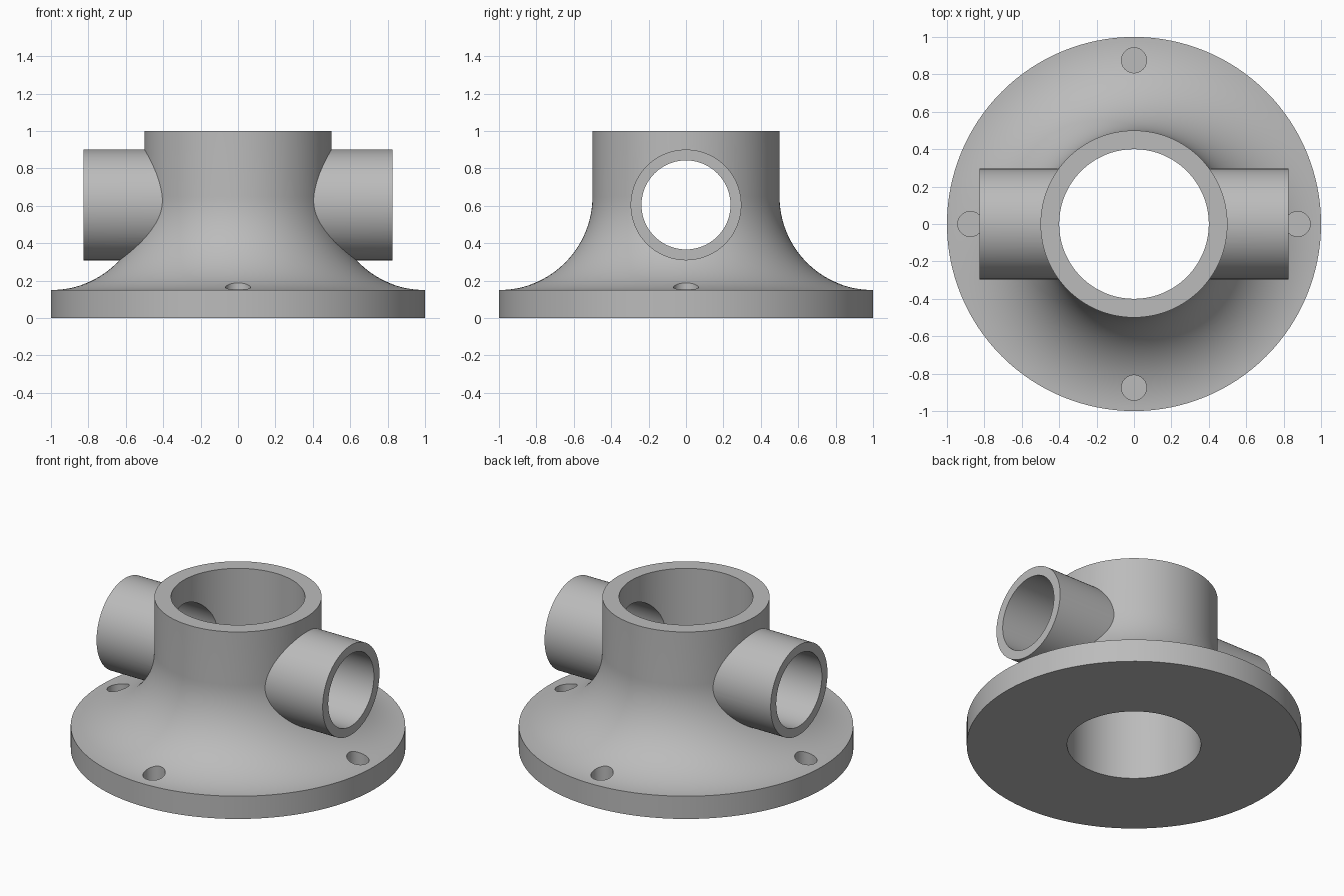
import bpy, bmesh, math
from mathutils import Matrix

if "Cube" in bpy.data.objects:
    bpy.data.objects.remove(bpy.data.objects["Cube"])

SEG = 128
grey = bpy.data.materials.new("metal grey")
grey.diffuse_color = (0.5, 0.5, 0.5, 1)
grey.use_nodes = True
grey.node_tree.nodes["Principled BSDF"].inputs["Base Color"].default_value = grey.diffuse_color


def make_object(name, bm):
    bmesh.ops.recalc_face_normals(bm, faces=bm.faces)
    mesh = bpy.data.meshes.new(name)
    bm.to_mesh(mesh)
    bm.free()
    mesh.materials.append(grey)
    obj = bpy.data.objects.new(name, mesh)
    bpy.context.collection.objects.link(obj)
    return obj


def cylinder(name, radius, length, center, axis="Z", segments=SEG):
    bm = bmesh.new()
    turn = Matrix.Rotation(math.pi / 2, 4, "Y") if axis == "X" else Matrix()
    bmesh.ops.create_cone(bm, cap_ends=True, segments=segments, radius1=radius,
                          radius2=radius, depth=length,
                          matrix=Matrix.Translation(center) @ turn)
    return make_object(name, bm)


def lathe(name, profile):
    bm = bmesh.new()
    rings = [[bm.verts.new((r * math.cos(2 * math.pi * i / SEG),
                            r * math.sin(2 * math.pi * i / SEG), z))
              for i in range(SEG)] for r, z in profile]
    for low, high in zip(rings, rings[1:]):
        for i in range(SEG):
            j = (i + 1) % SEG
            bm.faces.new((low[i], low[j], high[j], high[i]))
    bm.faces.new(rings[0])
    bm.faces.new(rings[-1])
    return make_object(name, bm)


def combine(target, tool, operation):
    mod = target.modifiers.new(tool.name, "BOOLEAN")
    mod.operation = operation
    mod.solver = "EXACT"
    mod.object = tool
    bpy.context.view_layer.objects.active = target
    bpy.ops.object.modifier_apply(modifier=mod.name)
    bpy.data.objects.remove(tool, do_unlink=True)


# Flange and neck joined by a quarter-circle fillet
STEPS = 32
fillet = [(1 - 0.5 * math.sin(a), 0.65 - 0.5 * math.cos(a))
          for a in (math.pi / 2 * i / STEPS for i in range(STEPS + 1))]
body = lathe("flanged_pipe_body", [(1, 0)] + fillet + [(0.5, 1)])

# Cross pipe through both sides, then its bore and the main bore
PIPE_Z = 0.605
combine(body, cylinder("cross_pipe", 0.296, 1.65, (0, 0, PIPE_Z), "X"), "UNION")
combine(body, cylinder("cross_bore", 0.238, 2.4, (0, 0, PIPE_Z), "X"), "DIFFERENCE")
combine(body, cylinder("main_bore", 0.4, 2, (0, 0, 0.5)), "DIFFERENCE")

# Four blind bolt holes in the flange
HOLE_FLOOR, HOLE_TOP = 0.05, 0.25
for k in range(4):
    a = k * math.pi / 2
    center = (0.875 * math.cos(a), 0.875 * math.sin(a), (HOLE_FLOOR + HOLE_TOP) / 2)
    combine(body, cylinder("bolt_hole", 0.067, HOLE_TOP - HOLE_FLOOR, center, segments=48),
            "DIFFERENCE")

# Smooth curved walls, keep rims crisp
bpy.ops.object.select_all(action="DESELECT")
body.select_set(True)
bpy.context.view_layer.objects.active = body
bpy.ops.object.shade_smooth_by_angle(angle=math.radians(25))
